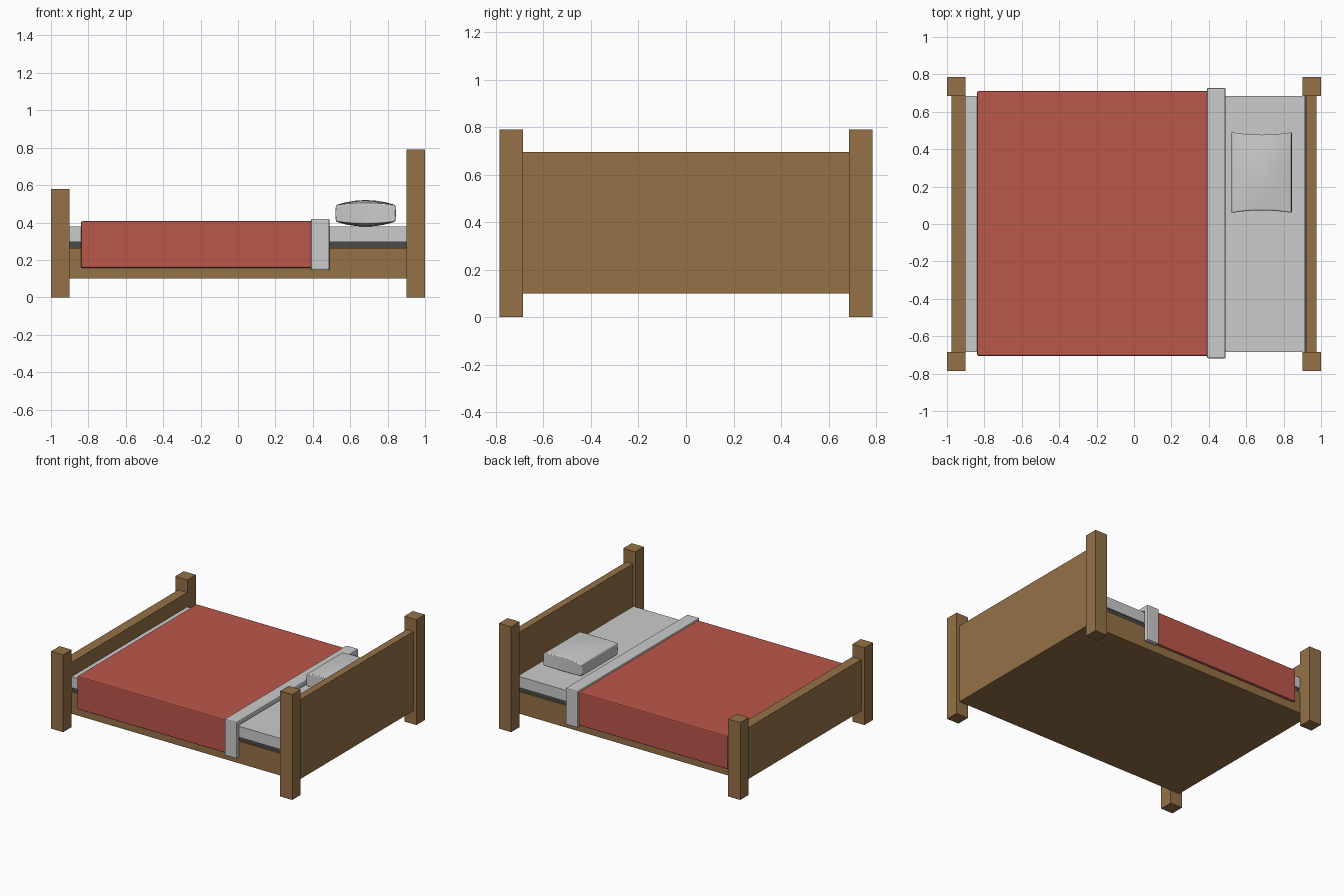
import bpy, bmesh
from mathutils import Vector

if "Cube" in bpy.data.objects:
    bpy.data.objects.remove(bpy.data.objects["Cube"])


def material(name, rgb):
    m = bpy.data.materials.new(name)
    m.diffuse_color = (*rgb, 1)
    m.use_nodes = True
    m.node_tree.nodes["Principled BSDF"].inputs["Base Color"].default_value = m.diffuse_color
    return m


WOOD = material("wood brown", (0.30, 0.165, 0.062))
RED = material("blanket red", (0.50, 0.095, 0.07))
LINEN = material("linen grey", (0.60, 0.60, 0.60))
DARK = material("dark grey", (0.07, 0.07, 0.07))


def add_object(name, bm, mat):
    bmesh.ops.recalc_face_normals(bm, faces=bm.faces)
    me = bpy.data.meshes.new(name)
    bm.to_mesh(me)
    bm.free()
    me.materials.append(mat)
    ob = bpy.data.objects.new(name, me)
    bpy.context.collection.objects.link(ob)
    return ob


def box(name, x, y, z, mat):
    """Box from (min, max) ranges."""
    bm = bmesh.new()
    bmesh.ops.create_cube(bm, size=1)
    for v in bm.verts:
        v.co = Vector([(r[0] + r[1]) / 2 + c * (r[1] - r[0]) for r, c in zip((x, y, z), v.co)])
    return add_object(name, bm, mat)


def drape(name, x, y, z, t, mat):
    """U-shaped cloth hanging over the mattress, with softened edges."""
    (y0, y1), (z0, z1) = y, z
    prof = [(y0, z0), (y0, z1), (y1, z1), (y1, z0),
            (y1 - t, z0), (y1 - t, z1 - t), (y0 + t, z1 - t), (y0 + t, z0)]
    bm = bmesh.new()
    f = bm.faces.new([bm.verts.new((x[0], *p)) for p in prof])
    ext = bmesh.ops.extrude_face_region(bm, geom=[f])["geom"]
    # the starting face stays as the other end cap
    for v in ext:
        if isinstance(v, bmesh.types.BMVert):
            v.co.x = x[1]
    if len([g for g in bm.faces if len(g.verts) == 8]) < 2:
        bm.faces.new([v for v in bm.verts if v.co.x == x[0]])
    ob = add_object(name, bm, mat)
    bev = ob.modifiers.new("soft edges", "BEVEL")
    bev.width, bev.segments = 0.008, 2
    return ob


# Corner posts: short at the foot, tall at the head
for end, x, top in (("foot", (-1, -0.9), 0.58), ("head", (0.9, 1), 0.79)):
    for side, s in (("front", -1), ("back", 1)):
        box(f"{end}_post_{side}", x, sorted((s * 0.685, s * 0.785)), (0, top), WOOD)

# End boards and bed base
box("footboard", (-0.975, -0.9), (-0.685, 0.685), (0.1, 0.485), WOOD)
box("headboard", (0.92, 0.975), (-0.685, 0.685), (0.1, 0.695), WOOD)
box("bed_base", (-0.925, 0.92), (-0.685, 0.685), (0.1, 0.265), WOOD)

# Mattress on a dark support
box("mattress_support", (-0.9, 0.92), (-0.675, 0.675), (0.265, 0.295), DARK)
box("mattress", (-0.9, 0.915), (-0.685, 0.685), (0.295, 0.378), LINEN)

# Blanket and folded sheet
drape("blanket", (-0.84, 0.4), (-0.705, 0.71), (0.157, 0.407), 0.023, RED)
drape("folded_sheet", (0.39, 0.49), (-0.718, 0.728), (0.145, 0.42), 0.036, LINEN)

# Pillow: a cube grid, puffed in the middle and pinched along its ends
bm = bmesh.new()
bmesh.ops.create_cube(bm, size=2)
bmesh.ops.subdivide_edges(bm, edges=bm.edges[:], cuts=5, use_grid_fill=True)
for v in bm.verts:
    u, w, h = v.co
    half = 0.045 + 0.026 * (1 - u * u) * (1 - 0.6 * w * w)
    v.co = (0.6825 + u * (0.158 + 0.004 * (1 - h * h)),
            0.275 + w * (0.202 + 0.013 * u * u),
            0.449 + h * half)
pillow = add_object("pillow", bm, LINEN)
bev = pillow.modifiers.new("soft edges", "BEVEL")
bev.width, bev.segments = 0.006, 2
bpy.context.view_layer.objects.active = pillow
pillow.select_set(True)
bpy.ops.object.shade_smooth_by_angle(angle=1.05)
